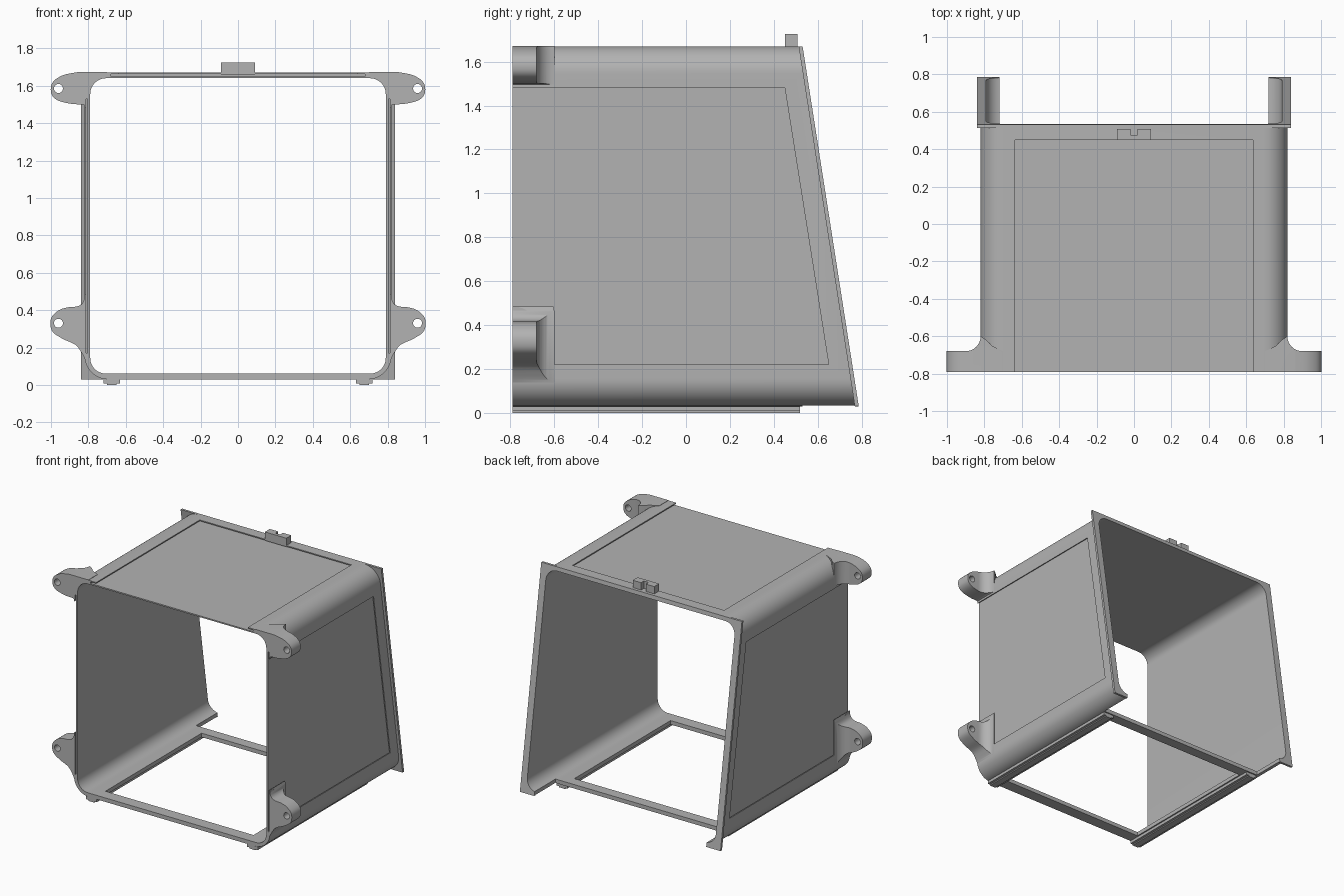
import bpy, bmesh
from math import sin, cos, pi

if "Cube" in bpy.data.objects:
    bpy.data.objects.remove(bpy.data.objects["Cube"])

grey = bpy.data.materials.new("plain grey")
grey.use_nodes = True
grey.diffuse_color = (0.45, 0.45, 0.45, 1)
grey.node_tree.nodes["Principled BSDF"].inputs["Base Color"].default_value = grey.diffuse_color

FRONT, BOTTOM, TOP, HALF, WALL = -0.79, 0.03, 1.67, 0.82, 0.03


def back(z):
    """Depth of the sloping rear plane at height z."""
    return 0.787 - 0.156 * (z - BOTTOM)


def finish(name, bm):
    bmesh.ops.recalc_face_normals(bm, faces=bm.faces)
    mesh = bpy.data.meshes.new(name)
    bm.to_mesh(mesh)
    bm.free()
    mesh.materials.append(grey)
    obj = bpy.data.objects.new(name, mesh)
    bpy.context.collection.objects.link(obj)
    return obj


def prism(name, pts, axis, a, b, side=1):
    """Extrude a 2D outline along an axis; side=-1 mirrors it in x."""
    place = {"x": lambda p, t: (t * side, p[0], p[1]),
             "y": lambda p, t: (p[0] * side, t, p[1]),
             "z": lambda p, t: (p[0] * side, p[1], t)}[axis]
    bm = bmesh.new()
    lo, hi = ([bm.verts.new(place(p, t)) for p in pts] for t in (a, b))
    bm.faces.new(lo)
    bm.faces.new(hi)
    for i in range(len(pts)):
        bm.faces.new((lo[i - 1], lo[i], hi[i], hi[i - 1]))
    return finish(name, bm)


def box(name, x0, x1, y0, y1, z0, z1, side=1):
    return prism(name, [(x0, y0), (x1, y0), (x1, y1), (x0, y1)], "z", z0, z1, side)


def rounded(half, z0, z1, r, n=12):
    pts = []
    for k, (cx, cz) in enumerate([(half - r, z1 - r), (r - half, z1 - r),
                                  (r - half, z0 + r), (half - r, z0 + r)]):
        for i in range(n + 1):
            a = (k + i / n) * pi / 2
            pts.append((cx + r * cos(a), cz + r * sin(a)))
    return pts


def ring(name, outer, inner, near, far):
    """Tube between two outlines, its ends given as functions of height."""
    bm = bmesh.new()
    loops = [[bm.verts.new((x, f(z), z)) for x, z in o]
             for o, f in ((outer, near), (outer, far), (inner, far), (inner, near))]
    for k in range(4):
        a, b = loops[k - 1], loops[k]
        for i in range(len(a)):
            bm.faces.new((a[i - 1], a[i], b[i], b[i - 1]))
    return finish(name, bm)


def spline(pts, n=5):
    """Smooth open curve through the points."""
    p, out = [pts[0]] + pts + [pts[-1]], []
    for i in range(1, len(p) - 2):
        for t in (k / n for k in range(n)):
            out.append(tuple(0.5 * (2 * b + (c - a) * t + (2 * a - 5 * b + 4 * c - d) * t * t
                                    + (3 * b - a - 3 * c + d) * t ** 3)
                             for a, b, c, d in zip(*p[i - 1:i + 3])))
    return out + [pts[-1]]


def boolean(obj, cutter, op="DIFFERENCE"):
    mod = obj.modifiers.new("cut", "BOOLEAN")
    mod.operation, mod.object, mod.solver = op, cutter, "EXACT"
    bpy.context.view_layer.objects.active = obj
    bpy.ops.object.modifier_apply(modifier=mod.name)
    bpy.data.objects.remove(cutter)


def side_slot(side):
    """Thin pocket in the side wall for a sliding panel."""
    pts = [(-0.9, 1.53), (back(1.53) - 0.05, 1.53), (back(0.17) - 0.05, 0.17), (-0.9, 0.17)]
    return prism("slot_cutter", pts, "x", 0.805, 0.813, side)


# Shell and square rear flange
inner = rounded(HALF - WALL, BOTTOM + WALL, TOP - WALL, 0.085)
shell = ring("shell", rounded(HALF, BOTTOM, TOP, 0.125), inner,
             lambda z: FRONT, lambda z: back(z) - 0.018)
flange = ring("rear_flange", rounded(0.84, BOTTOM, TOP, 0.002), inner,
              lambda z: back(z) - 0.018, back)

# Floor opening and open rear of the floor
boolean(shell, box("cutter", -0.62, 0.62, -0.70, 0.45, -0.1, 0.2))
for part in (shell, flange):
    boolean(part, box("cutter", -0.72, 0.72, 0.53, 1, -0.1, 0.2))

# Roof panel recess with undercut slot
boolean(shell, box("cutter", -0.635, 0.635, -0.9, 0.45, 1.65, 1.8))
boolean(shell, box("cutter", -0.68, 0.68, -0.9, 0.48, 1.65, 1.662))

# Side panel recesses, rounded off around the lower ears
arc = [(FRONT + 0.18 * cos(a), 0.22 + 0.265 * sin(a))
       for a in (k * pi / 24 for k in range(13))]
window = [(-0.9, 1.48), (0.45, 1.48), (0.65, 0.22)] + arc + [(-0.9, 0.485)]
for s in (1, -1):
    boolean(shell, prism("cutter", window, "x", 0.805, 0.9, s))
    boolean(shell, side_slot(s))

# Mounting ears with flared roots and screw holes
upper = spline([(0.86, 1.672), (0.93, 1.658), (0.98, 1.63), (1, 1.595), (0.995, 1.55),
                (0.96, 1.52), (0.89, 1.503), (0.83, 1.5)])
upper = [(0.776, 1.626), (0.70, 1.655), (0.70, 1.672)] + upper + [(0.807, 1.49), (0.807, 1.55)]
lower = spline([(0.815, 0.485), (0.83, 0.44), (0.86, 0.42), (0.91, 0.415), (0.96, 0.398),
                (1, 0.355), (0.995, 0.29), (0.94, 0.248), (0.87, 0.215), (0.835, 0.17),
                (0.815, 0.13)])
lower = [(0.80, 0.13), (0.80, 0.485)] + lower
flare = [(0.90 - 0.08 * sin(a), -0.60 - 0.08 * cos(a))
         for a in (k * pi / 20 for k in range(11))]
flare = [(0.65, -0.79), (1.1, -0.79), (1.1, -0.68)] + flare + [(0.79, -0.62), (0.76, -0.65),
                                                               (0.70, -0.68), (0.65, -0.68)]
ears = []
for s, word in ((1, "left"), (-1, "right")):
    for level, outline, hz in (("upper", upper, 1.585), ("lower", lower, 0.33)):
        ear = prism(f"{level}_{word}_ear", outline, "y", FRONT, -0.55, s)
        boolean(ear, prism("cutter", flare, "z", 0, 2, s), "INTERSECT")
        hole = [(0.96 + 0.024 * cos(k * pi / 12), hz + 0.024 * sin(k * pi / 12))
                for k in range(24)]
        boolean(ear, prism("cutter", hole, "y", -1, 0, s))
        boolean(ear, side_slot(s))
        ears.append(ear)

    # Stepped rails under the floor
    prism(f"{word}_rail", [(0.63, BOTTOM), (0.63, 0.008), (0.65, 0.008), (0.65, 0), (0.70, 0),
                           (0.70, 0.008), (0.72, 0.008), (0.72, BOTTOM)], "y", FRONT, 0.52, s)

# Notched catch on the roof
prism("roof_catch", [(-0.09, 0.45), (0.09, 0.45), (0.09, 0.508), (0.02, 0.508), (0.02, 0.475),
                     (-0.02, 0.475), (-0.02, 0.508), (-0.09, 0.508)], "z", 1.66, 1.725)

# Smooth rounded corners, keep edges sharp
bpy.ops.object.select_all(action="DESELECT")
for part in [shell, flange] + ears:
    part.select_set(True)
bpy.context.view_layer.objects.active = shell
bpy.ops.object.shade_smooth_by_angle(angle=pi / 6)
